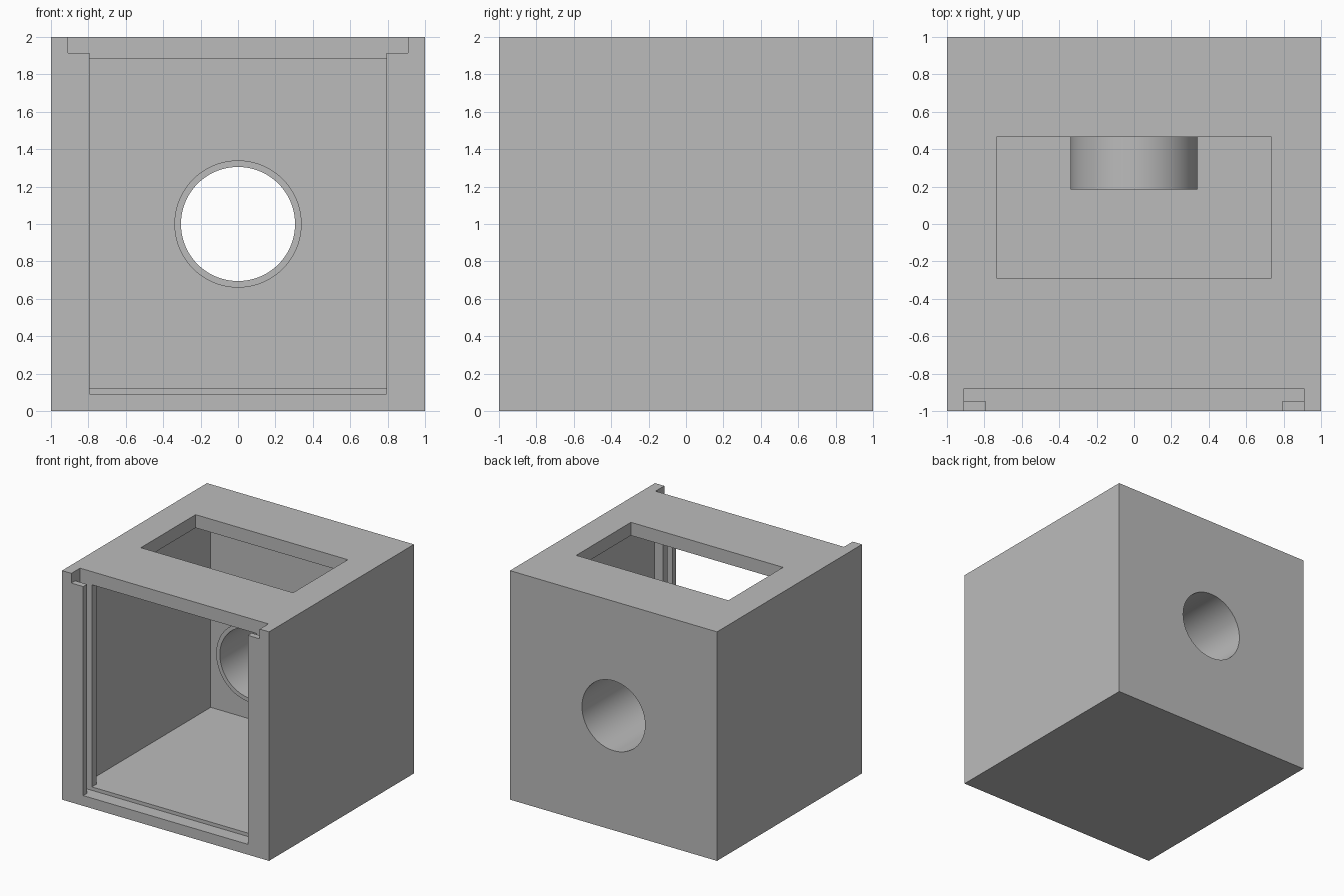
import bpy
import math

default = bpy.data.objects.get("Cube")
if default:
    bpy.data.objects.remove(default, do_unlink=True)

grey = bpy.data.materials.new("light_grey")
grey.use_nodes = True
grey.diffuse_color = (0.5, 0.5, 0.5, 1)
grey.node_tree.nodes["Principled BSDF"].inputs["Base Color"].default_value = (0.5, 0.5, 0.5, 1)


def box(name, x, y, z):
    """Box spanning the given (low, high) ranges."""
    spans = (x, y, z)
    bpy.ops.mesh.primitive_cube_add(size=1, location=[sum(s) / 2 for s in spans])
    ob = bpy.context.object
    ob.name = name
    ob.scale = [s[1] - s[0] for s in spans]
    bpy.ops.object.transform_apply(location=True, rotation=True, scale=True)
    ob.data.materials.append(grey)
    return ob


def pipe(name, radius, y):
    """Cylinder along y through the middle of the back wall."""
    bpy.ops.mesh.primitive_cylinder_add(vertices=96, radius=radius, depth=y[1] - y[0],
                                        location=(0, sum(y) / 2, 1),
                                        rotation=(math.pi / 2, 0, 0))
    ob = bpy.context.object
    ob.name = name
    bpy.ops.object.transform_apply(location=True, rotation=True, scale=True)
    ob.data.materials.append(grey)
    return ob


def combine(target, tool, operation):
    """Apply a boolean and discard the tool."""
    tool.hide_render = True
    mod = target.modifiers.new(tool.name, "BOOLEAN")
    mod.operation = operation
    mod.solver = "EXACT"
    mod.object = tool
    bpy.context.view_layer.objects.active = target
    bpy.ops.object.modifier_apply(modifier=mod.name)
    bpy.data.objects.remove(tool, do_unlink=True)


# Hollow housing
housing = box("housing", (-1, 1), (-1, 1), (0, 2))
combine(housing, box("cavity", (-0.88, 0.88), (-0.82, 0.88), (0.12, 1.885)), "DIFFERENCE")

# Front opening, with a grooved track for a panel sliding in from the top
combine(housing, box("inner_opening", (-0.795, 0.795), (-0.95, -0.7), (0.12, 1.885)), "DIFFERENCE")
combine(housing, box("panel_groove", (-0.91, 0.91), (-0.947, -0.88), (0.09, 2.1)), "DIFFERENCE")
combine(housing, box("front_opening", (-0.795, 0.795), (-1.1, -0.9), (0.09, 1.95)), "DIFFERENCE")
combine(housing, box("top_notch", (-0.91, 0.91), (-1.1, -0.88), (1.915, 2.1)), "DIFFERENCE")

# Window in the roof
combine(housing, box("roof_window", (-0.735, 0.735), (-0.29, 0.465), (1.8, 2.1)), "DIFFERENCE")

# Tube running inward from the back wall
combine(housing, pipe("tube", 0.34, (0.185, 0.94)), "UNION")
combine(housing, pipe("tube_bore", 0.305, (0.1, 1.1)), "DIFFERENCE")

bpy.ops.object.select_all(action="DESELECT")
housing.select_set(True)
bpy.context.view_layer.objects.active = housing
bpy.ops.object.shade_smooth_by_angle(angle=math.radians(30))
